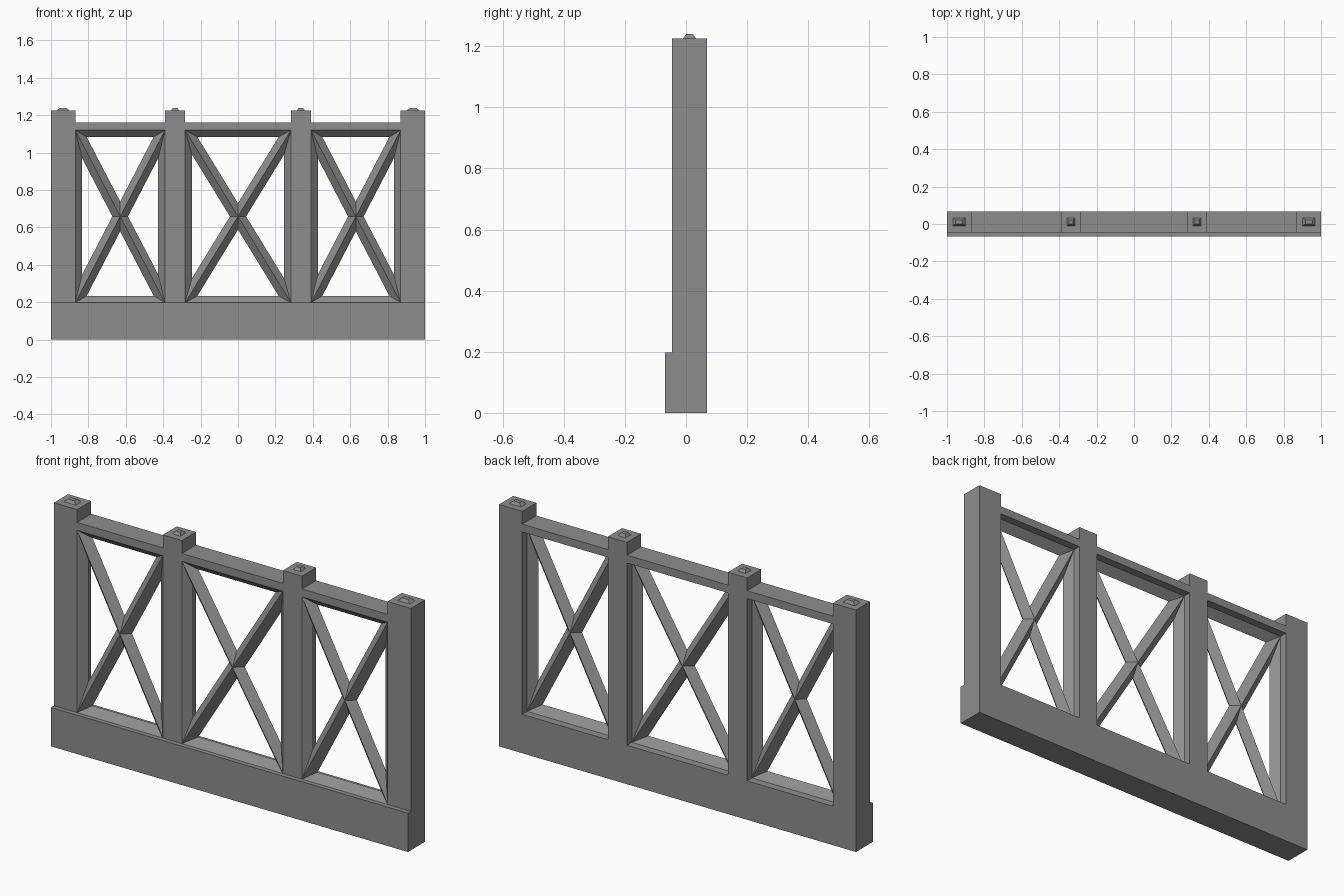
import bpy, bmesh
from mathutils import Vector

if "Cube" in bpy.data.objects:
    bpy.data.objects.remove(bpy.data.objects["Cube"], do_unlink=True)

FRONT, BACK, PLINTH_FRONT = -0.045, 0.068, -0.068
SILL, LINTEL, RAIL_TOP, POST_TOP = 0.197, 1.12, 1.16, 1.225
R = 0.037                      # half width of the diamond-section timbers
MID = FRONT + R                # depth at which those timbers are centred
POST_X = [-1, -0.87, -0.39, -0.283, 0.283, 0.39, 0.87, 1]

grey = bpy.data.materials.new("stone_grey")
grey.use_nodes = True
grey.diffuse_color = (0.27, 0.27, 0.27, 1)
grey.node_tree.nodes["Principled BSDF"].inputs["Base Color"].default_value = grey.diffuse_color


def finish(name, bm):
    bmesh.ops.recalc_face_normals(bm, faces=bm.faces)
    mesh = bpy.data.meshes.new(name)
    bm.to_mesh(mesh)
    bm.free()
    mesh.materials.append(grey)
    obj = bpy.data.objects.new(name, mesh)
    bpy.context.collection.objects.link(obj)
    return obj


def loft(name, rings, cap=True, closed=False):
    """Skin a series of equal-length point rings."""
    bm = bmesh.new()
    loops = [[bm.verts.new(p) for p in ring] for ring in rings]
    n = len(loops[0])
    pairs = list(zip(loops, loops[1:]))
    if closed:
        pairs.append((loops[-1], loops[0]))
    for a, b in pairs:
        for i in range(n):
            j = (i + 1) % n
            bm.faces.new((a[i], a[j], b[j], b[i]))
    if cap and not closed:
        bm.faces.new(loops[0])
        bm.faces.new(loops[-1])
    return finish(name, bm)


def rect(x, y, z, hx, hy):
    return [(x + sx * hx, y + sy * hy, z) for sx, sy in ((-1, -1), (1, -1), (1, 1), (-1, 1))]


# Main frame: fill the solid cells of the elevation, then give them depth
bm = bmesh.new()
levels = [0, SILL, LINTEL, RAIL_TOP, POST_TOP]
for i, (x0, x1) in enumerate(zip(POST_X, POST_X[1:])):
    is_post = i % 2 == 0
    for k, (z0, z1) in enumerate(zip(levels, levels[1:])):
        if is_post or k in (0, 2):
            bm.faces.new([bm.verts.new((x, FRONT, z))
                          for x, z in ((x0, z0), (x1, z0), (x1, z1), (x0, z1))])
bmesh.ops.remove_doubles(bm, verts=bm.verts, dist=0.0001)
extruded = bmesh.ops.extrude_face_region(bm, geom=bm.faces[:], use_keep_orig=True)
moved = [v for v in extruded["geom"] if isinstance(v, bmesh.types.BMVert)]
bmesh.ops.translate(bm, verts=moved, vec=(0, BACK - FRONT, 0))
bmesh.ops.dissolve_limit(bm, angle_limit=0.01, verts=bm.verts, edges=bm.edges)
finish("main_frame", bm)

# Plinth projecting along the foot of the front
depth = (FRONT - PLINTH_FRONT) / 2
loft("front_plinth", [rect(0, PLINTH_FRONT + depth, z, 1, depth) for z in (0, SILL)])

# Tapered pegs on the post tops
for i, name in enumerate(("right_outer", "right_inner", "left_inner", "left_outer")):
    x = (POST_X[2 * i] + POST_X[2 * i + 1]) / 2
    hx = 0.033 if "outer" in name else 0.021
    y = (FRONT + BACK) / 2
    loft(name + "_peg", [rect(x, y, POST_TOP, hx, 0.021),
                         rect(x, y, POST_TOP + 0.014, hx * 0.55, 0.011)])


def brace(name, start, end):
    """Diamond-section timber with a ridge at front and back."""
    a, b = Vector(start), Vector(end)
    side = (b - a).normalized().cross(Vector((0, 1, 0))) * R
    out = Vector((0, R, 0))
    loft(name, [[p + side, p + out, p - side, p - out] for p in (a, b)])


# Wedge lining and crossed braces in each opening
for i, name in enumerate(("right", "middle", "left")):
    x0, x1 = POST_X[2 * i + 1], POST_X[2 * i + 2]
    corners = [(x0, SILL, 1, 1), (x1, SILL, -1, 1), (x1, LINTEL, -1, -1), (x0, LINTEL, 1, -1)]
    loft(name + "_opening_lining",
         [[(x, FRONT, z), (x + sx * R, MID, z + sz * R), (x, MID + R, z)]
          for x, z, sx, sz in corners], closed=True)
    brace(name + "_rising_brace", (x0, MID, SILL), (x1, MID, LINTEL))
    brace(name + "_falling_brace", (x0, MID, LINTEL), (x1, MID, SILL))
